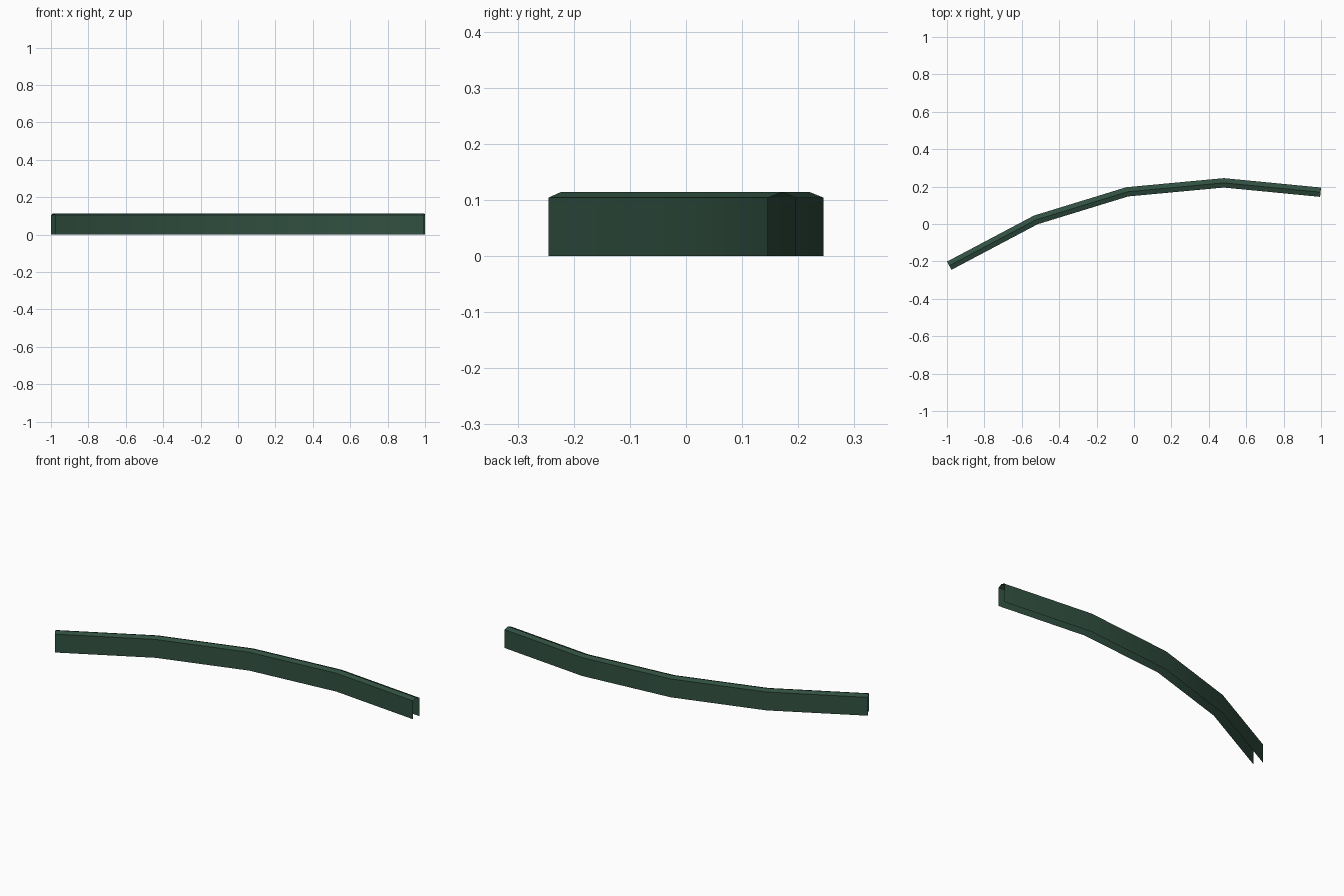
import bpy, bmesh
from mathutils import Vector

if "Cube" in bpy.data.objects:
    bpy.data.objects.remove(bpy.data.objects["Cube"])

# One dark green for the whole channel
green = bpy.data.materials.new("dark green")
green.diffuse_color = (0.031, 0.081, 0.053, 1)
green.use_nodes = True
green.node_tree.nodes["Principled BSDF"].inputs["Base Color"].default_value = green.diffuse_color

# Centre line of the bend, seen from the top
path = [Vector(p) for p in [(-0.988, -0.223), (-0.525, 0.022), (-0.036, 0.172),
                            (0.48, 0.22), (0.9975, 0.17)]]

# Cross-section: thin sheet with a low ridge, open below and at both ends
half = 0.025
profile = [(-half, 0), (-half, 0.104), (0, 0.114), (half, 0.104), (half, 0)]


def side_vector(i):
    """Horizontal mitred normal at path point i, pointing to the back."""
    dirs = []
    if i > 0:
        dirs.append((path[i] - path[i - 1]).normalized())
    if i < len(path) - 1:
        dirs.append((path[i + 1] - path[i]).normalized())
    d = sum(dirs, Vector((0, 0))).normalized()
    return Vector((-d.y, d.x)) / d.dot(dirs[0])


# Sweep the section along the path
bm = bmesh.new()
rings = []
for i, p in enumerate(path):
    n = side_vector(i)
    rings.append([bm.verts.new((p.x + n.x * o, p.y + n.y * o, z)) for o, z in profile])
for a, b in zip(rings, rings[1:]):
    for k in range(len(profile) - 1):
        bm.faces.new((a[k], b[k], b[k + 1], a[k + 1]))

mesh = bpy.data.meshes.new("curved_channel")
bm.to_mesh(mesh)
bm.free()
mesh.materials.append(green)
obj = bpy.data.objects.new("curved_channel", mesh)
bpy.context.collection.objects.link(obj)

# Smooth along the bend, sharp at ridge and eaves
bpy.context.view_layer.objects.active = obj
obj.select_set(True)
bpy.ops.object.shade_smooth_by_angle(angle=0.52)
